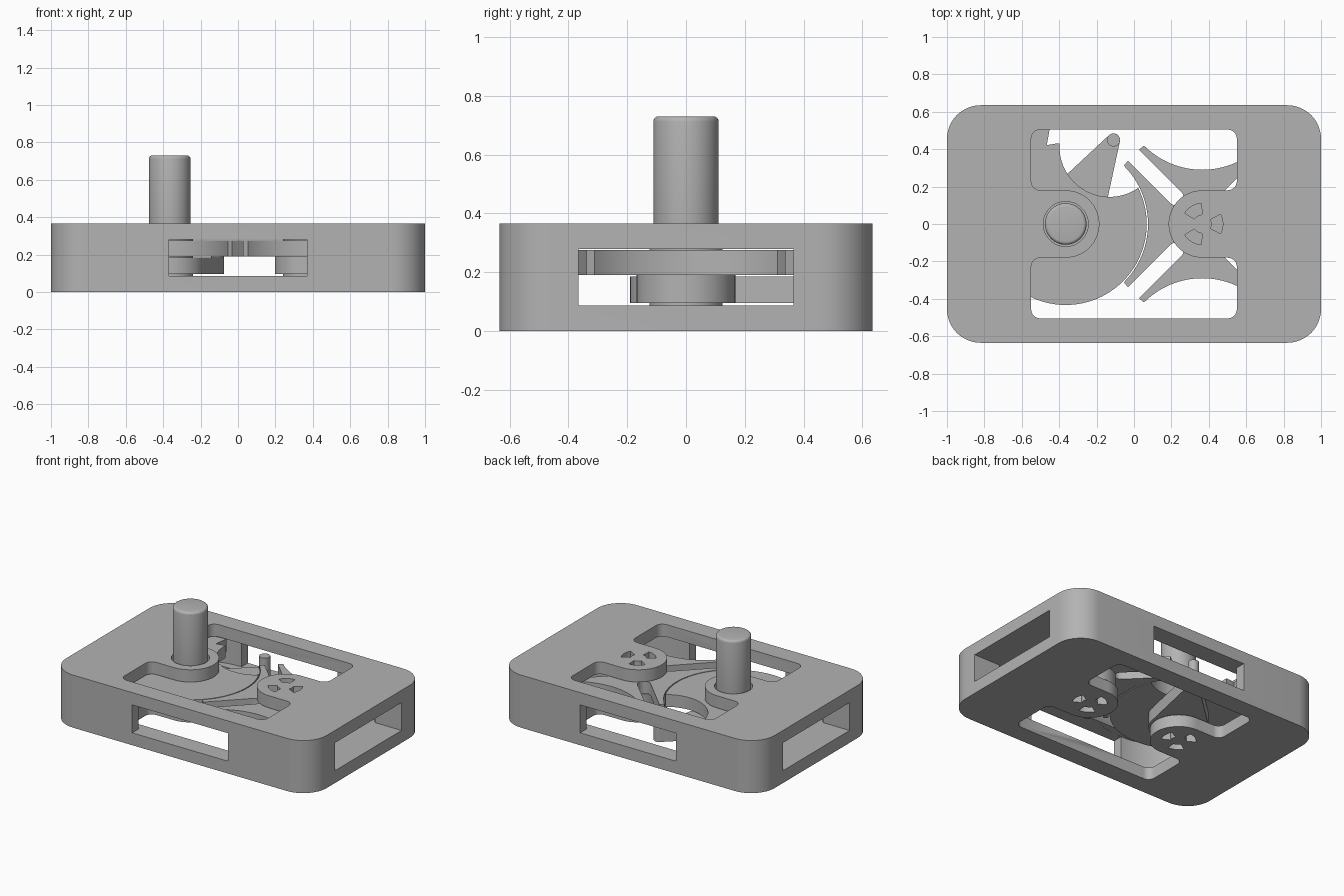
import bpy, bmesh, math
from math import radians, sin, cos, pi

cube = bpy.data.objects.get("Cube")
if cube:
    bpy.data.objects.remove(cube, do_unlink=True)

grey = bpy.data.materials.new("plain grey")
grey.use_nodes = True
grey.diffuse_color = (0.45, 0.45, 0.45, 1)
grey.node_tree.nodes["Principled BSDF"].inputs["Base Color"].default_value = grey.diffuse_color

AXLE = 0.365          # distance of each axle from the middle
LOW, HIGH = 0.085, 0.28   # floor and ceiling of the cavity
TOP = 0.365
SPAN = 2 * AXLE
PIN_DIR = radians(60.4)
PIN_REACH = 0.517


def arc(cx, cy, r, a0, a1, n=10):
    """Points on an arc, angles in degrees."""
    steps = [radians(a0 + (a1 - a0) * i / n) for i in range(n + 1)]
    return [(cx + r * cos(a), cy + r * sin(a)) for a in steps]


def circle(cx, cy, r, n=64):
    return arc(cx, cy, r, 0, 360, n)[:-1]


def rounded_rect(hx, hy, r):
    pts = []
    for i, (sx, sy) in enumerate([(1, 1), (-1, 1), (-1, -1), (1, -1)]):
        pts += arc(sx * (hx - r), sy * (hy - r), r, 90 * i, 90 * i + 90, 12)
    return pts


def box(x0, x1, y0, y1):
    return [(x0, y0), (x1, y0), (x1, y1), (x0, y1)]


def turn(pts, angle, cx=0, cy=0):
    c, s = cos(angle), sin(angle)
    return [(cx + x * c - y * s, cy + x * s + y * c) for x, y in pts]


def prism(name, pts, z0, z1):
    bm = bmesh.new()
    face = bm.faces.new([bm.verts.new((x, y, z0)) for x, y in pts])
    up = bmesh.ops.extrude_face_region(bm, geom=[face])["geom"]
    bmesh.ops.translate(bm, vec=(0, 0, z1 - z0),
                        verts=[g for g in up if isinstance(g, bmesh.types.BMVert)])
    bmesh.ops.recalc_face_normals(bm, faces=bm.faces)
    mesh = bpy.data.meshes.new(name)
    bm.to_mesh(mesh)
    bm.free()
    mesh.materials.append(grey)
    obj = bpy.data.objects.new(name, mesh)
    bpy.context.collection.objects.link(obj)
    return obj


def apply(obj, mod):
    bpy.context.view_layer.objects.active = obj
    bpy.ops.object.modifier_apply(modifier=mod.name)


def cut(obj, pts, z0, z1, operation="DIFFERENCE"):
    tool = prism("cutter", pts, z0, z1)
    tool.hide_render = True
    mod = obj.modifiers.new("cut", "BOOLEAN")
    mod.operation, mod.object, mod.solver = operation, tool, "EXACT"
    apply(obj, mod)
    bpy.data.objects.remove(tool, do_unlink=True)


def smooth(obj):
    bpy.ops.object.select_all(action="DESELECT")
    obj.select_set(True)
    bpy.context.view_layer.objects.active = obj
    bpy.ops.object.shade_smooth_by_angle(angle=radians(30))


# Frame: rounded block with a window that leaves two bearing lobes
frame = prism("frame", rounded_rect(1, 0.635, 0.18), 0, TOP)
half = (arc(0.5, -0.455, 0.05, -90, 0, 6) + arc(0.5, -0.23, 0.05, 0, 90, 6)
        + arc(AXLE, 0, 0.18, 270, 90, 32)
        + arc(0.5, 0.23, 0.05, -90, 0, 6) + arc(0.5, 0.455, 0.05, 0, 90, 6))
cut(frame, half + turn(half, pi), -0.1, 0.5)

# Round wheel chambers and the side slots
for side in (-1, 1):
    cut(frame, circle(side * AXLE, 0, 0.565, 96), LOW, HIGH)
cut(frame, box(-0.368, 0.368, -0.8, 0.8), LOW + 0.0005, HIGH - 0.0005)
cut(frame, box(-1.2, 1.2, -0.365, 0.365), LOW + 0.001, HIGH - 0.001)

# Three sector openings in each bearing lobe, and the shaft hole
sector = arc(0, 0, 0.11, -28, 28) + arc(0, 0, 0.05, 28, -28)
for x, z0, z1 in ((AXLE, 0.27, 0.5), (AXLE, -0.1, 0.095), (-AXLE, -0.1, 0.095)):
    for k in range(3):
        cut(frame, turn(sector, k * 2 * pi / 3, x), z0, z1)
cut(frame, circle(-AXLE, 0, 0.12), 0.27, 0.5)
smooth(frame)

# Slotted wheel with four locking hollows
wheel = prism("slotted_wheel", circle(AXLE, 0, 0.522, 96), 0.19, 0.275)
for k in range(4):
    a = k * pi / 2
    cut(wheel, circle(AXLE + SPAN * cos(a), SPAN * sin(a), 0.44, 96), 0.1, 0.4)
    slot = arc(0.2, 0, 0.042, 90, 270) + [(0.7, -0.042), (0.7, 0.042)]
    cut(wheel, turn(slot, a + pi / 4, AXLE), 0.1, 0.4)
smooth(wheel)
smooth(prism("wheel_hub", circle(AXLE, 0, 0.168), 0.095, 0.19))

# Driver: locking disc with a hollow on the pin side
disc = prism("locking_disc", circle(-AXLE, 0, 0.433, 96), 0.19, 0.275)
hollow = 0.475
cut(disc, circle(-AXLE + hollow * cos(PIN_DIR), hollow * sin(PIN_DIR), 0.268, 80), 0.1, 0.4)
smooth(disc)
prism("disc_tooth", [(-0.47, 0.4), (-0.45, 0.515), (-0.56, 0.51), (-0.6, 0.34)], 0.19, 0.274)

# Crank arm tapering from the hub to the drive pin
hub_r, pin_r = 0.19, 0.035
beta = math.degrees(math.acos((hub_r - pin_r) / PIN_REACH))
arm = arc(0, 0, hub_r, beta, 360 - beta, 48) + arc(PIN_REACH, 0, pin_r, -beta, beta, 16)
smooth(prism("crank_arm", turn(arm, PIN_DIR, -AXLE), 0.095, 0.185))
pin_x, pin_y = -AXLE + PIN_REACH * cos(PIN_DIR), PIN_REACH * sin(PIN_DIR)
smooth(prism("drive_pin", circle(pin_x, pin_y, pin_r, 32), 0.1, 0.275))

# Spacers between the wheels and the frame
for name, x in (("wheel_spacer", AXLE), ("driver_spacer", -AXLE)):
    smooth(prism(name, circle(x, 0, 0.125), LOW + 0.0005, HIGH - 0.0005))

# Turning knob with a softened rim
knob = prism("knob", circle(-AXLE, 0, 0.111), 0.2, 0.73)
rim = knob.modifiers.new("rim", "BEVEL")
rim.width, rim.segments = 0.018, 4
rim.limit_method, rim.angle_limit = "ANGLE", radians(40)
apply(knob, rim)
smooth(knob)
